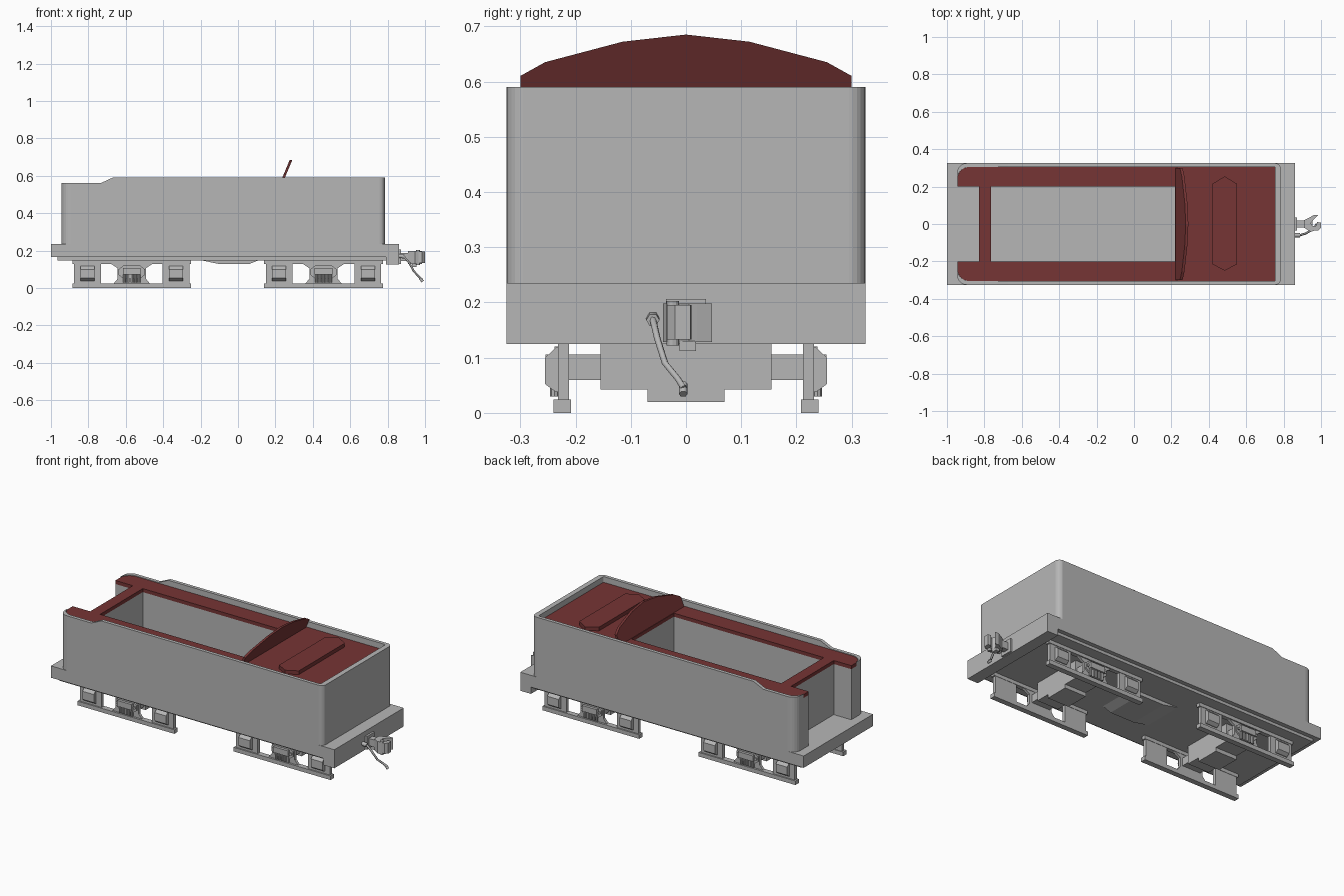
import bpy, bmesh, math
from mathutils import Vector

if "Cube" in bpy.data.objects:
    bpy.data.objects.remove(bpy.data.objects["Cube"])


def material(name, rgb):
    m = bpy.data.materials.new(name)
    m.diffuse_color = (*rgb, 1)
    m.use_nodes = True
    m.node_tree.nodes["Principled BSDF"].inputs["Base Color"].default_value = m.diffuse_color
    return m


GREY = material("light_grey", (0.47, 0.47, 0.47))
RED = material("oxide_red", (0.18, 0.035, 0.035))


def prism(name, pts, axis, a, b, mat=GREY):
    """Extrude a 2D outline along an axis from a to b."""
    put = {'x': lambda u, v, t: (t, u, v),
           'y': lambda u, v, t: (u, t, v),
           'z': lambda u, v, t: (u, v, t)}[axis]
    bm = bmesh.new()
    lo = [bm.verts.new(put(u, v, a)) for u, v in pts]
    hi = [bm.verts.new(put(u, v, b)) for u, v in pts]
    n = len(pts)
    bm.faces.new(lo)
    bm.faces.new(hi)
    for i in range(n):
        j = (i + 1) % n
        bm.faces.new((lo[i], lo[j], hi[j], hi[i]))
    bmesh.ops.recalc_face_normals(bm, faces=bm.faces)
    me = bpy.data.meshes.new(name)
    bm.to_mesh(me)
    bm.free()
    ob = bpy.data.objects.new(name, me)
    bpy.context.collection.objects.link(ob)
    me.materials.append(mat)
    return ob


def box(name, x0, x1, y0, y1, z0, z1, mat=GREY):
    return prism(name, [(x0, y0), (x1, y0), (x1, y1), (x0, y1)], 'z', z0, z1, mat)


def rounded(x0, x1, h, r_front, r_rear, seg=6):
    """Plan outline, symmetric in y, with its own radius at each end."""
    pts = []
    for cx, sy, r, start in ((x1, -1, r_rear, -90), (x1, 1, r_rear, 0),
                             (x0, 1, r_front, 90), (x0, -1, r_front, 180)):
        ox = cx - r if cx == x1 else cx + r
        for i in range(seg + 1):
            t = math.radians(start + 90 * i / seg)
            pts.append((ox + r * math.cos(t), sy * (h - r) + r * math.sin(t)))
    return pts


def circle(u, v, r, n=12):
    return [(u + r * math.cos(2 * math.pi * i / n), v + r * math.sin(2 * math.pi * i / n))
            for i in range(n)]


def cut(ob, cutters):
    for c in cutters:
        c.hide_render = True
        m = ob.modifiers.new("cut", 'BOOLEAN')
        m.operation, m.solver, m.object = 'DIFFERENCE', 'EXACT', c
        bpy.context.view_layer.objects.active = ob
        bpy.ops.object.modifier_apply(modifier=m.name)


# Tank body with coal bunker, front notch, recessed deck and stepped rim
body = prism("tank_body", rounded(-0.945, 0.785, 0.325, 0.05, 0.03), 'z', 0.235, 0.59)
bunker = box("bunker_cutter", -0.765, 0.22, -0.2, 0.2, 0.2, 0.7)
notch = box("notch_cutter", -1.1, -0.83, -0.2, 0.2, 0.2, 0.7)
recess = prism("recess_cutter", rounded(-0.946, 0.755, 0.305, 0.065, 0.006), 'z', 0.535, 0.7)
step = prism("step_cutter", [(-1.1, 0.56), (-0.735, 0.56), (-0.67, 0.59), (-0.627, 0.61),
                             (-0.627, 0.7), (-1.1, 0.7)], 'y', -0.5, 0.5)
cut(body, [bunker, notch, recess, step])

# Red top deck
deck = prism("top_deck", rounded(-0.945, 0.755, 0.305, 0.065, 0.006), 'z', 0.535, 0.556, RED)
cut(deck, [bunker, notch])
for c in (bunker, notch, recess, step):
    bpy.data.objects.remove(c)

# Leaning coal board with arched top
board = prism("coal_board", [(-0.3, 0.55), (0.3, 0.55), (0.3, 0.61), (0.255, 0.635),
                             (0.115, 0.672), (0, 0.685), (-0.115, 0.672), (-0.255, 0.635),
                             (-0.3, 0.61)], 'x', 0.22, 0.234, RED)
for v in board.data.vertices:
    v.co.x += (v.co.z - 0.55) * 0.42

# Water hatch
prism("water_hatch", [(0.42, -0.215), (0.485, -0.25), (0.55, -0.215), (0.55, 0.215),
                      (0.485, 0.255), (0.42, 0.215)], 'z', 0.55, 0.578, RED)

# Underframe
box("frame_deck", -1, 0.86, -0.325, 0.325, 0.165, 0.235)
box("frame_sill", -0.965, 0.79, -0.3, 0.3, 0.148, 0.165)
box("rear_beam", 0.79, 0.86, -0.325, 0.325, 0.125, 0.2)
prism("belly_pan", [(-0.23, 0.155), (-0.1, 0.128), (0.06, 0.128), (0.14, 0.16)], 'y', -0.12, 0.12)

# Two trucks
for tag, cx in (("front", -0.568), ("rear", 0.457)):
    box(tag + "_truck_bolster", cx - 0.06, cx + 0.06, -0.215, 0.215, 0.06, 0.106)
    box(tag + "_truck_block", cx - 0.07, cx + 0.07, -0.155, 0.155, 0.042, 0.15)
    box(tag + "_truck_gearbox", cx - 0.07, cx + 0.07, -0.07, 0.07, 0.02, 0.1)
    for s, side in ((-1, "near"), (1, "far")):
        n = f"{tag}_{side}_"

        def part(name, x0, x1, y0, y1, z0, z1):
            a, b = sorted((s * y0, s * y1))
            return box(n + name, cx + x0, cx + x1, a, b, z0, z1)

        part("bottom_bar", -0.318, 0.318, 0.208, 0.24, 0, 0.024)
        part("top_bar", -0.318, 0.318, 0.21, 0.235, 0.128, 0.15)
        # pinched centre column
        prism(n + "column", [(cx + u, v) for u, v in (
            (-0.1, 0.02), (0.1, 0.02), (0.075, 0.05), (0.075, 0.105), (0.12, 0.135),
            (-0.12, 0.135), (-0.075, 0.105), (-0.075, 0.05))], 'y', s * 0.212, s * 0.228)
        # spring carrier plate and springs
        prism(n + "spring_plate", [(cx + u, v) for u, v in (
            (-0.07, 0.07), (-0.045, 0.05), (0.045, 0.05), (0.07, 0.07), (0.07, 0.1),
            (0.045, 0.12), (-0.045, 0.12), (-0.07, 0.1))], 'y', s * 0.22, s * 0.238)
        part("spring_cap", -0.048, 0.048, 0.23, 0.254, 0.072, 0.106)
        for i in range(5):
            u = -0.038 + 0.019 * i
            prism(n + "spring", circle(cx + u, s * 0.238, 0.008, 8), 'z', 0.03, 0.075)
        for e in (-1, 1):
            prism(n + "nut", circle(cx + e * 0.058, 0.085, 0.008, 6), 'y', s * 0.23, s * 0.245)
            # pedestal and wedge-faced journal box
            x0, x1 = sorted((e * 0.165, e * 0.308))
            part("pedestal", x0, x1, 0.212, 0.232, 0.02, 0.135)
            x0, x1 = sorted((cx + e * 0.2, cx + e * 0.275))
            prism(n + "journal_box", [(s * y, z) for y, z in (
                (0.22, 0.038), (0.236, 0.038), (0.255, 0.052), (0.255, 0.1),
                (0.236, 0.118), (0.22, 0.118))], 'x', x0, x1)

# Rear coupler
box("coupler_pocket", 0.855, 0.872, -0.036, 0.036, 0.128, 0.206)
box("coupler_shank", 0.86, 0.925, -0.018, 0.018, 0.145, 0.188)
prism("coupler_head", [(0.91, -0.02), (0.945, -0.042), (0.965, -0.035), (0.955, -0.01),
                       (0.945, 0.005), (0.958, 0.02), (0.985, 0.047), (0.96, 0.047),
                       (0.93, 0.03), (0.91, 0.02)], 'z', 0.128, 0.198)
prism("coupler_knuckle", [(0.95, -0.034), (0.985, -0.034), (1.0, -0.02), (1.0, 0.008),
                          (0.98, 0.01), (0.972, -0.01), (0.95, -0.015)], 'z', 0.133, 0.195)
prism("coupler_pin", circle(0.962, -0.024, 0.011), 'z', 0.122, 0.203)
box("coupler_lock_lift", 0.93, 0.955, -0.012, 0.018, 0.112, 0.13)


# Air hose with fittings
def hose(name, pts, r):
    cu = bpy.data.curves.new(name, 'CURVE')
    cu.dimensions = '3D'
    cu.bevel_depth, cu.bevel_resolution, cu.use_fill_caps = r, 1, True
    sp = cu.splines.new('POLY')
    sp.points.add(len(pts) - 1)
    for p, co in zip(sp.points, pts):
        p.co = (*co, 1)
    cu.materials.append(GREY)
    bpy.context.collection.objects.link(bpy.data.objects.new(name, cu))


hose("air_hose", [(0.85, -0.06, 0.172), (0.885, -0.06, 0.17), (0.915, -0.052, 0.135),
                  (0.94, -0.038, 0.09), (0.965, -0.015, 0.062), (0.985, -0.004, 0.045)], 0.006)
hose("hose_valve", [(0.855, -0.06, 0.172), (0.888, -0.06, 0.168)], 0.012)
hose("hose_glad_hand", [(0.972, -0.005, 0.052), (0.988, -0.005, 0.034)], 0.008)
